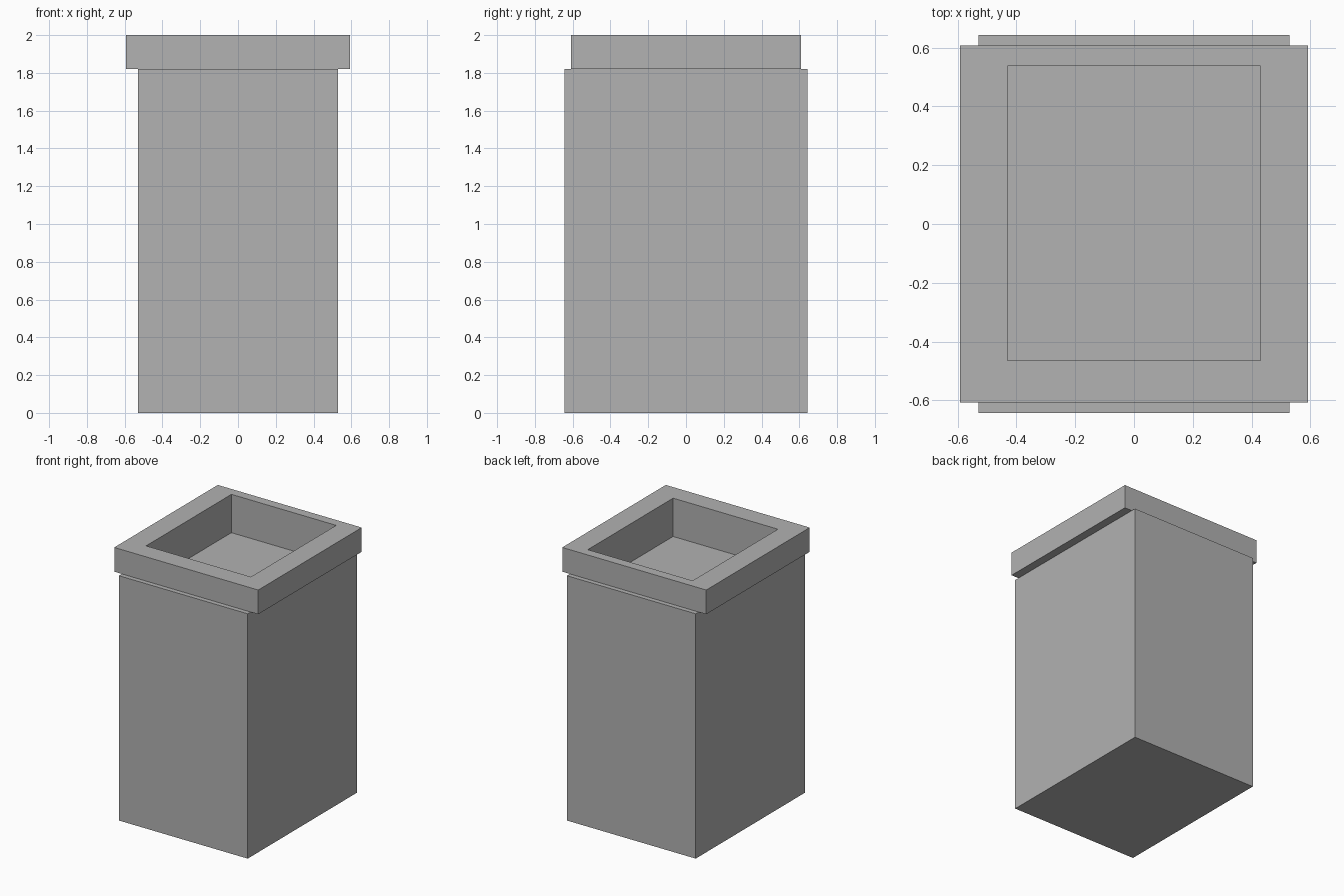
import bpy
import bmesh

cube = bpy.data.objects.get("Cube")
if cube:
    bpy.data.objects.remove(cube, do_unlink=True)

GREY = (0.445, 0.445, 0.445, 1.0)
grey = bpy.data.materials.new("plain_grey")
grey.use_nodes = True
grey.diffuse_color = GREY
grey.node_tree.nodes["Principled BSDF"].inputs["Base Color"].default_value = GREY

# Outlines: half width, half depth, centre y
BODY = (0.53, 0.643, 0.0)
RIM = (0.592, 0.608, 0.0)
OPENING = (0.431, 0.501, 0.037)
RIM_BASE, TOP, RECESS_FLOOR = 1.82, 2.0, 1.715


def build_rings(name, rings, closed):
    """Skin a stack of rectangles; loop it into a frame or cap both ends."""
    bm = bmesh.new()
    loops = []
    for (half_x, half_y, mid_y), z in rings:
        corners = ((-1, -1), (1, -1), (1, 1), (-1, 1))
        loops.append([bm.verts.new((sx * half_x, mid_y + sy * half_y, z))
                      for sx, sy in corners])
    pairs = list(zip(loops, loops[1:]))
    if closed:
        pairs.append((loops[-1], loops[0]))
    else:
        bm.faces.new(loops[0])
        bm.faces.new(loops[-1])
    for a, b in pairs:
        for i in range(4):
            j = (i + 1) % 4
            bm.faces.new((a[i], a[j], b[j], b[i]))
    bmesh.ops.recalc_face_normals(bm, faces=bm.faces)
    mesh = bpy.data.meshes.new(name)
    bm.to_mesh(mesh)
    bm.free()
    mesh.materials.append(grey)
    obj = bpy.data.objects.new(name, mesh)
    bpy.context.collection.objects.link(obj)
    return obj


# Tall body with a shallow recess sunk into its top
build_rings("body", [(BODY, 0.0), (BODY, RIM_BASE),
                     (OPENING, RIM_BASE), (OPENING, RECESS_FLOOR)], closed=False)

# Overhanging rim framing the recess
build_rings("top_rim", [(RIM, RIM_BASE), (RIM, TOP),
                        (OPENING, TOP), (OPENING, RIM_BASE)], closed=True)
